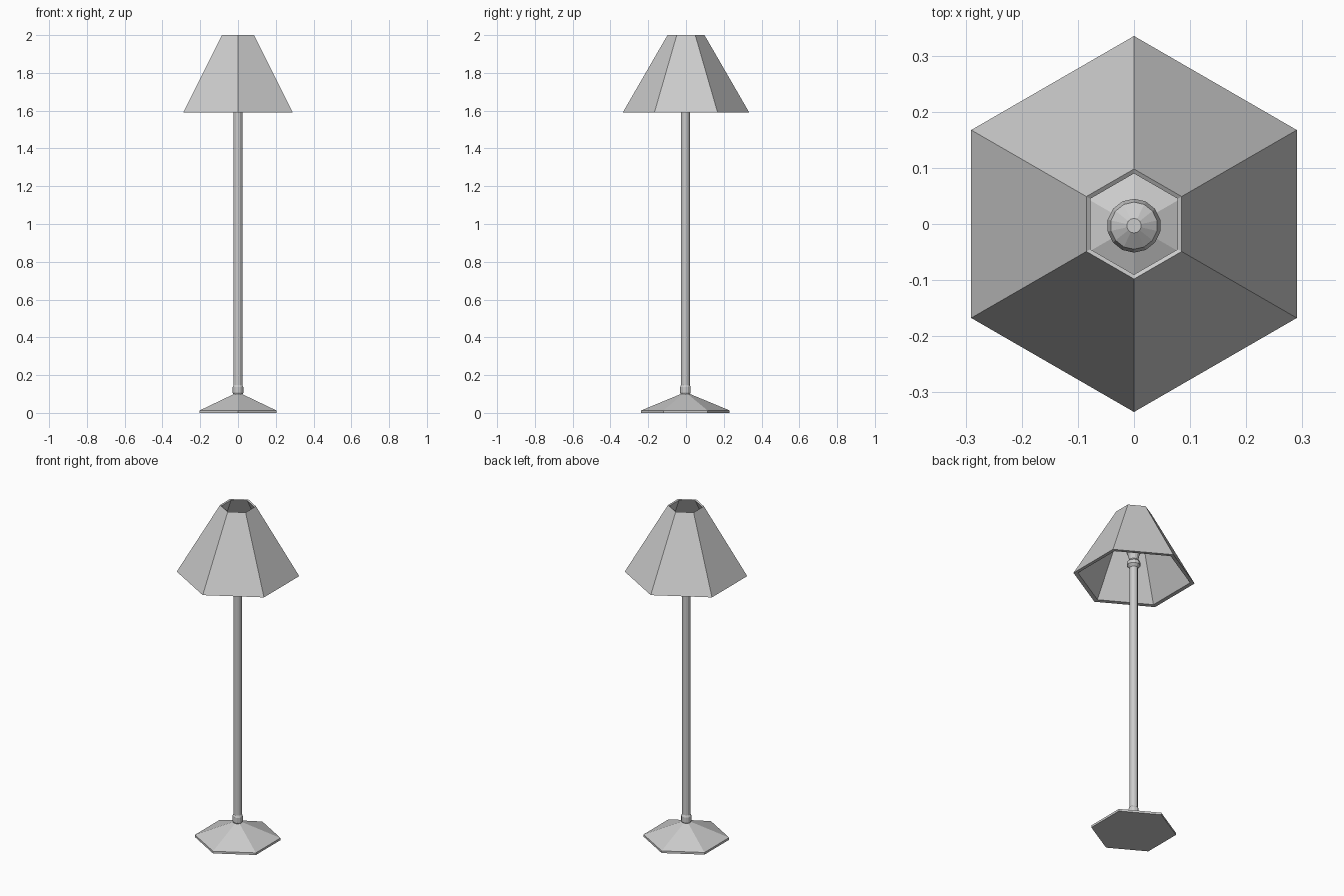
import bpy, bmesh
from math import sin, cos, pi

if "Cube" in bpy.data.objects:
    bpy.data.objects.remove(bpy.data.objects["Cube"])


def lathe(name, profile, sides, y=0.0, closed=False):
    """Revolve (radius, z) points about z; first corner points along +y."""
    bm = bmesh.new()
    rings = []
    for r, z in profile:
        rings.append([bm.verts.new((r * sin(2 * pi * i / sides),
                                    y + r * cos(2 * pi * i / sides), z))
                      for i in range(sides)])
    pairs = list(zip(rings, rings[1:]))
    if closed:
        pairs.append((rings[-1], rings[0]))
    else:
        bm.faces.new(rings[0])
        bm.faces.new(rings[-1])
    for a, b in pairs:
        for i in range(sides):
            j = (i + 1) % sides
            bm.faces.new((a[i], a[j], b[j], b[i]))
    bmesh.ops.recalc_face_normals(bm, faces=bm.faces)
    mesh = bpy.data.meshes.new(name)
    bm.to_mesh(mesh)
    bm.free()
    ob = bpy.data.objects.new(name, mesh)
    bpy.context.collection.objects.link(ob)
    return ob


OFF = -0.003  # stand sits very slightly forward of the shade

# Hexagonal foot with thin rim and sloping top
lathe("base", [(0.234, 0.0), (0.234, 0.013), (0.024, 0.1)], 6, OFF)

# Pole and its lower collar
lathe("pole", [(0.023, 0.095), (0.023, 1.69)], 12, OFF)
lathe("lower_collar", [(0.022, 0.095), (0.028, 0.107), (0.028, 0.137),
                       (0.022, 0.15)], 12, OFF)

# Socket collar inside the shade, and the bulb above it
lathe("socket", [(0.023, 1.655), (0.037, 1.67), (0.037, 1.69),
                 (0.024, 1.705)], 12, OFF)
lathe("bulb", [(0.024, 1.70), (0.03, 1.73), (0.048, 1.775), (0.048, 1.795),
               (0.042, 1.82), (0.013, 1.84)], 14, OFF)

# Open hexagonal shade with wall thickness
lathe("shade", [(0.335, 1.59), (0.098, 2.0), (0.090, 1.995),
                (0.31, 1.592)], 6, 0.0, closed=True)
